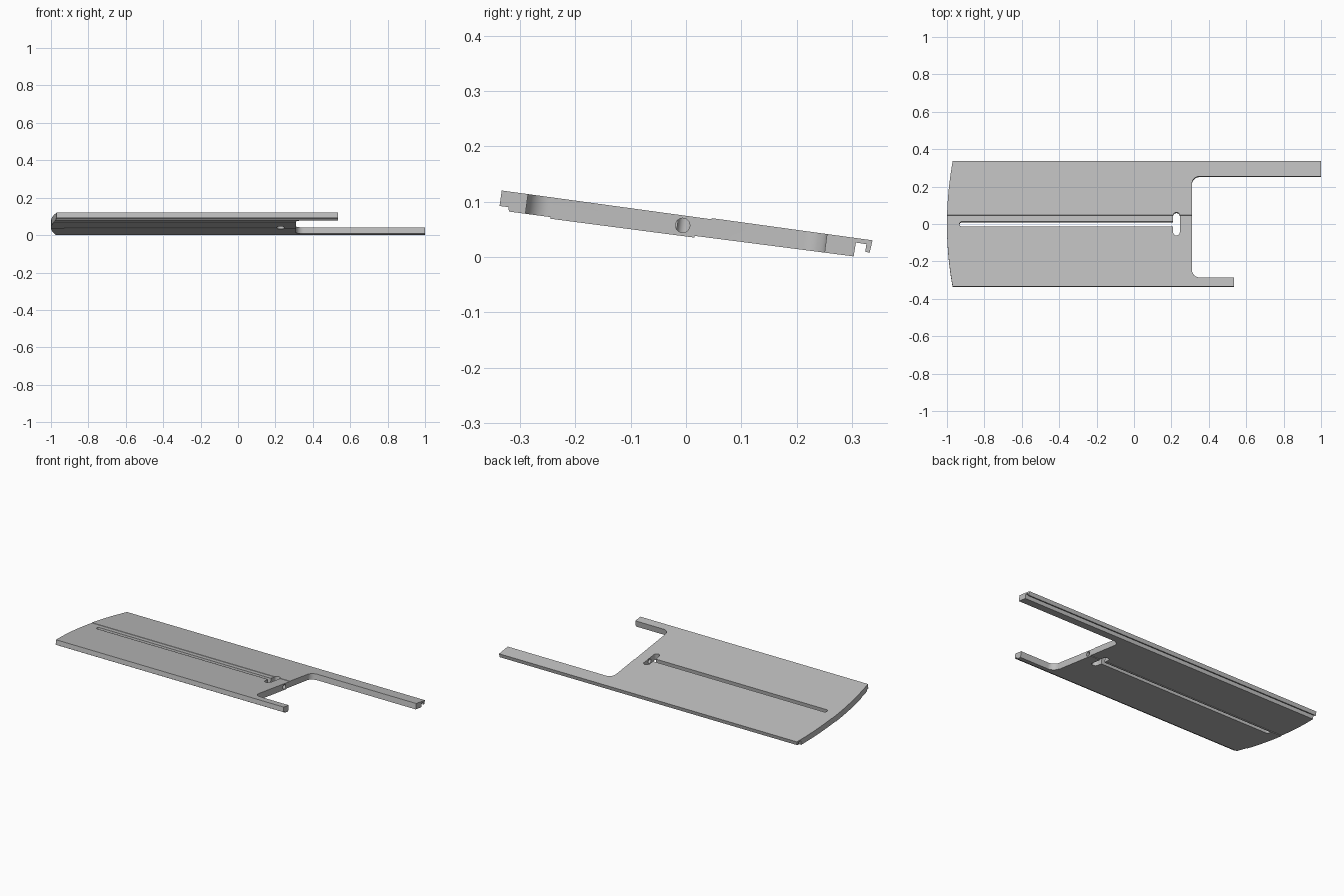
import bpy, bmesh, math
from mathutils import Matrix

cube = bpy.data.objects.get("Cube")
if cube:
    bpy.data.objects.remove(cube, do_unlink=True)

TILT = Matrix.Translation((0, 0, 0.075)) @ Matrix.Rotation(-math.atan(0.134), 4, 'X')

grey = bpy.data.materials.new("plain_grey")
grey.use_nodes = True
grey.diffuse_color = (0.52, 0.52, 0.52, 1)
grey.node_tree.nodes["Principled BSDF"].inputs["Base Color"].default_value = (0.52, 0.52, 0.52, 1)


def extrude(name, points, depth, matrix=Matrix()):
    """Solid prism from a closed loop of 3D points."""
    bm = bmesh.new()
    face = bm.faces.new([bm.verts.new(p) for p in points])
    moved = bmesh.ops.extrude_face_region(bm, geom=[face])["geom"]
    bmesh.ops.translate(bm, vec=depth, verts=[v for v in moved if isinstance(v, bmesh.types.BMVert)])
    bmesh.ops.recalc_face_normals(bm, faces=bm.faces)
    bm.transform(matrix)
    mesh = bpy.data.meshes.new(name)
    bm.to_mesh(mesh)
    bm.free()
    mesh.materials.append(grey)
    obj = bpy.data.objects.new(name, mesh)
    bpy.context.collection.objects.link(obj)
    return obj


def plan(name, outline):
    """Tall prism standing at right angles to the tilted plate."""
    return extrude(name, [(x, y, -0.2) for x, y in outline], (0, 0, 0.4), TILT)


def arc(cx, cy, r, start, end, steps=12):
    angles = [math.radians(start + (end - start) * i / steps) for i in range(steps + 1)]
    return [(cx + r * math.cos(a), cy + r * math.sin(a)) for a in angles]


def combine(target, tool, operation):
    mod = target.modifiers.new(operation, 'BOOLEAN')
    mod.operation = operation
    mod.solver = 'EXACT'
    mod.object = tool
    bpy.context.view_layer.objects.active = target
    bpy.ops.object.modifier_apply(modifier=mod.name)
    bpy.data.objects.remove(tool, do_unlink=True)


# Plate cross-section with front rebate, shallow steps and rear hooked lip
section = [
    (-0.333, 0.120), (-0.337, 0.092), (-0.321, 0.090), (-0.320, 0.082),
    (-0.245, 0.072), (-0.245, 0.069), (0.015, 0.035), (0.016, 0.038),
    (0.303, 0.001), (0.307, 0.026), (0.326, 0.023), (0.324, 0.009),
    (0.332, 0.008), (0.337, 0.030), (0.047, 0.070), (0.046, 0.068),
]
panel = extrude("slotted_panel", [(-1.1, y, z) for y, z in section], (2.2, 0, 0))

# Plan outline: bowed left end, two unequal arms, rounded notch corners
bow = [(-1 + 0.03 * (y / 0.335) ** 2, y) for y in (0.36 - 0.03 * i for i in range(25))]
outline = bow + [(0.535, -0.36), (0.535, -0.288)]
outline += arc(0.35, -0.248, 0.04, 270, 180)
outline += arc(0.35, 0.217, 0.04, 180, 90)
outline += [(1.0, 0.257), (1.0, 0.36)]
combine(panel, plan("outline_tool", outline), 'INTERSECT')

# Long slot with a round left end
slot = arc(-0.92, 0, 0.013, 90, 270) + [(0.225, -0.013), (0.225, 0.013)]
combine(panel, plan("slot_tool", slot), 'DIFFERENCE')

# Round-ended cross slot
cross = arc(0.227, 0.045, 0.018, 0, 180) + arc(0.227, -0.044, 0.018, 180, 360)
combine(panel, plan("cross_slot_tool", cross), 'DIFFERENCE')

# Bore from the notch wall into the cross slot
bore = [(0.227, y, z) for y, z in arc(-0.006, 0.057, 0.013, 0, 345, 23)]
combine(panel, extrude("bore_tool", bore, (0.15, 0, 0)), 'DIFFERENCE')

bpy.ops.object.select_all(action='DESELECT')
panel.select_set(True)
bpy.context.view_layer.objects.active = panel
bpy.ops.object.shade_smooth_by_angle(angle=math.radians(30))
